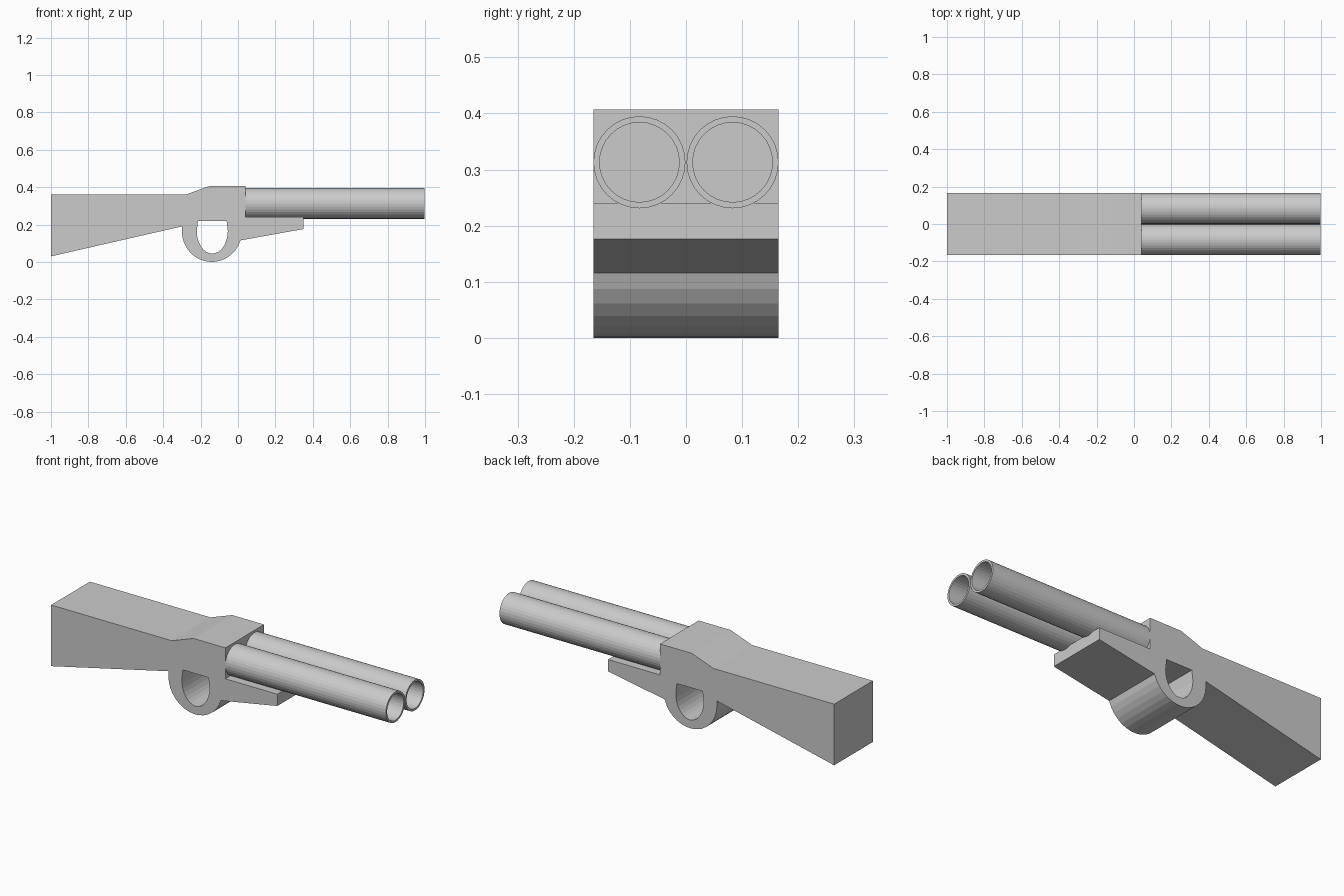
import bpy, bmesh
from math import cos, sin, pi, radians

if "Cube" in bpy.data.objects:
    bpy.data.objects.remove(bpy.data.objects["Cube"])

HALF_W = 0.165


def arc(cx, cz, rx, rz, a0, a1, n):
    return [(cx + rx * cos(radians(a0 + (a1 - a0) * i / n)),
             cz + rz * sin(radians(a0 + (a1 - a0) * i / n))) for i in range(n + 1)]


def slab(name, loops):
    """Side profile (x, z) with optional holes, extruded across the width."""
    cu = bpy.data.curves.new(name, 'CURVE')
    cu.dimensions = '2D'
    cu.fill_mode = 'BOTH'
    cu.extrude = HALF_W
    for pts in loops:
        sp = cu.splines.new('POLY')
        sp.points.add(len(pts) - 1)
        for p, (x, z) in zip(sp.points, pts):
            p.co = (x, z, 0, 1)
        sp.use_cyclic_u = True
    ob = bpy.data.objects.new(name, cu)
    bpy.context.collection.objects.link(ob)
    ob.rotation_euler.x = pi / 2
    bpy.ops.object.select_all(action='DESELECT')
    bpy.context.view_layer.objects.active = ob
    ob.select_set(True)
    bpy.ops.object.convert(target='MESH')
    ob = bpy.context.object
    bm = bmesh.new()
    bm.from_mesh(ob.data)
    bmesh.ops.remove_doubles(bm, verts=bm.verts, dist=1e-4)
    bmesh.ops.recalc_face_normals(bm, faces=bm.faces)
    bm.to_mesh(ob.data)
    bm.free()
    for f in ob.data.polygons:
        f.use_smooth = False
    return ob


def barrel(name, y, z, x0, x1, r_out, r_in, n=32):
    """Hollow tube along x, open at both ends of the bore."""
    bm = bmesh.new()
    rings = []
    for x, r in ((x0, r_out), (x1, r_out), (x1, r_in), (x0, r_in)):
        rings.append([bm.verts.new((x, y + r * cos(2 * pi * i / n), z + r * sin(2 * pi * i / n)))
                      for i in range(n)])
    for k in range(4):
        a, b = rings[k], rings[(k + 1) % 4]
        for i in range(n):
            j = (i + 1) % n
            bm.faces.new((a[i], a[j], b[j], b[i]))
    bmesh.ops.recalc_face_normals(bm, faces=bm.faces)
    me = bpy.data.meshes.new(name)
    bm.to_mesh(me)
    bm.free()
    ob = bpy.data.objects.new(name, me)
    bpy.context.collection.objects.link(ob)
    return ob


# Tapered shoulder stock
slab("stock", [[(-1, 0.03), (-0.30, 0.19), (-0.28, 0.36), (-1, 0.36)]])

# Receiver with round trigger guard, finger hole and fore-end
outer = [(-0.30, 0.19), (-0.28, 0.36), (-0.15, 0.407), (0.04, 0.407), (0.04, 0.24),
         (0.35, 0.24), (0.35, 0.176)]
outer += arc(-0.14, 0.163, 0.16, 0.163, -17, -180, 15)
hole = [(-0.214, 0.22), (-0.061, 0.22)] + arc(-0.1375, 0.165, 0.083, 0.12, 0, -180, 16)
slab("receiver", [outer, hole])

# Side-by-side barrels
for side, s in (("left", 1), ("right", -1)):
    barrel(side + "_barrel", s * 0.083, 0.313, 0.035, 0.998, 0.082, 0.071)
